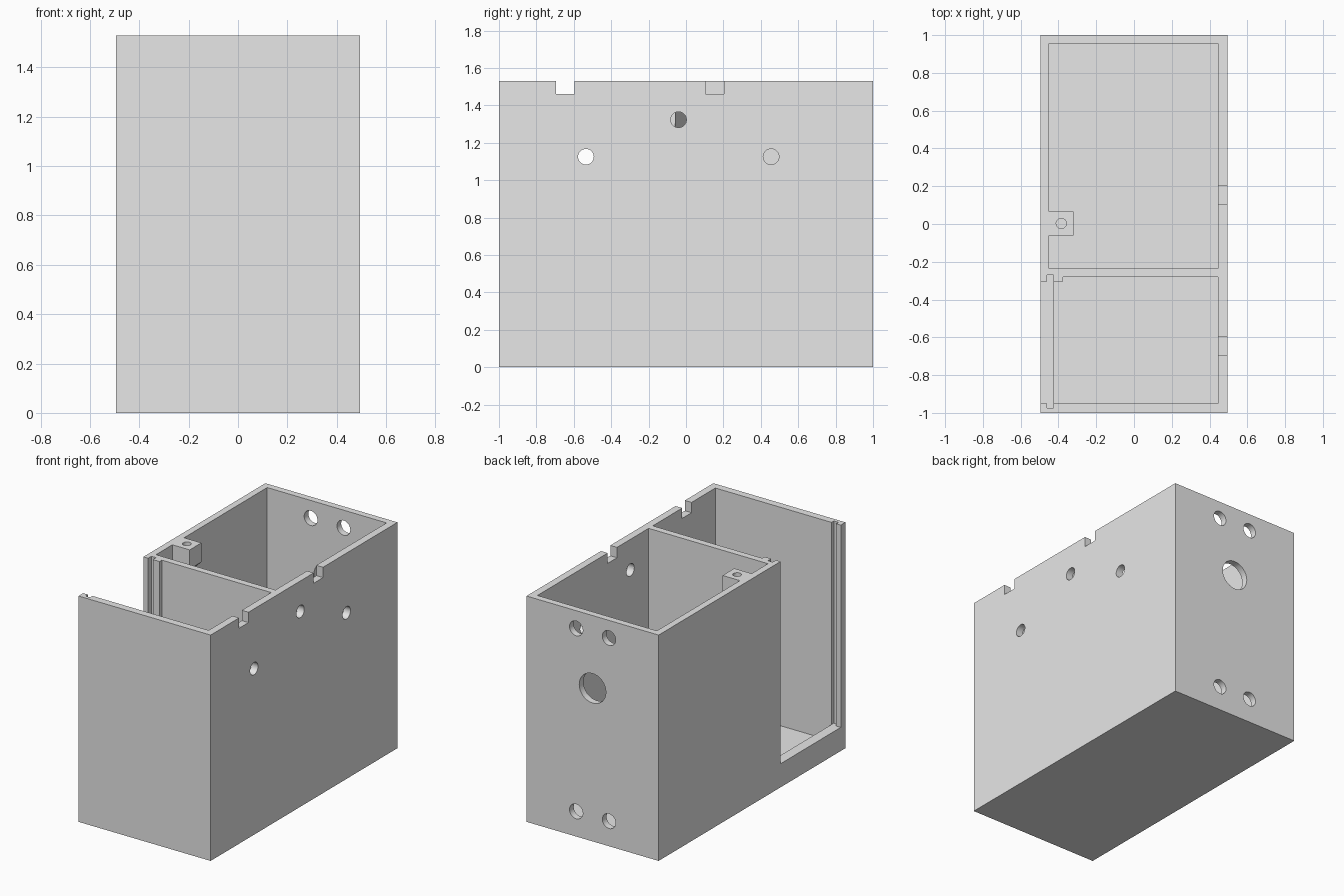
import bpy, bmesh, math

if "Cube" in bpy.data.objects:
    bpy.data.objects.remove(bpy.data.objects["Cube"], do_unlink=True)

W, TOP, FLOOR, SILL, OVER = 0.495, 1.53, 0.05, 0.16, 1.7

grey = bpy.data.materials.new("light_grey_plastic")
grey.use_nodes = True
grey.diffuse_color = (0.8, 0.8, 0.8, 1)
grey.node_tree.nodes["Principled BSDF"].inputs["Base Color"].default_value = (0.8, 0.8, 0.8, 1)


def prism(name, points, axis, lo, hi):
    """Extrude a 2D outline along an axis from lo to hi."""
    place = {"x": lambda a, b, c: (c, a, b),
             "y": lambda a, b, c: (a, c, b),
             "z": lambda a, b, c: (a, b, c)}[axis]
    bm = bmesh.new()
    low, high = [[bm.verts.new(place(a, b, c)) for a, b in points] for c in (lo, hi)]
    bm.faces.new(low)
    bm.faces.new(high)
    n = len(points)
    for i in range(n):
        j = (i + 1) % n
        bm.faces.new((low[i], low[j], high[j], high[i]))
    bmesh.ops.recalc_face_normals(bm, faces=bm.faces[:])
    mesh = bpy.data.meshes.new(name)
    bm.to_mesh(mesh)
    bm.free()
    mesh.materials.append(grey)
    obj = bpy.data.objects.new(name, mesh)
    bpy.context.collection.objects.link(obj)
    return obj


def rect(a0, a1, b0, b1):
    return [(a0, b0), (a1, b0), (a1, b1), (a0, b1)]


def circle(a, b, r, n=32):
    return [(a + r * math.cos(math.tau * i / n), b + r * math.sin(math.tau * i / n)) for i in range(n)]


def combine(target, tool, operation="DIFFERENCE"):
    """Apply a boolean and remove the tool object."""
    mod = target.modifiers.new("shape", "BOOLEAN")
    mod.operation, mod.solver, mod.object = operation, "EXACT", tool
    bpy.context.view_layer.update()
    graph = bpy.context.evaluated_depsgraph_get()
    mesh = bpy.data.meshes.new_from_object(target.evaluated_get(graph))
    target.modifiers.clear()
    target.data = mesh
    bpy.data.objects.remove(tool, do_unlink=True)


box = prism("enclosure", rect(-W, W, -1, 1), "z", 0, TOP)

# Rear compartment
combine(box, prism("rear_cavity", rect(-0.45, 0.445, -0.235, 0.955), "z", FLOOR, OVER))

# Front compartment, with a thicker rib beside the panel slot
combine(box, prism("front_cavity", [
    (-0.425, -0.95), (0.445, -0.95), (0.445, -0.28),
    (-0.375, -0.28), (-0.375, -0.305), (-0.425, -0.305)], "z", FLOOR, OVER))

# Side opening with grooves for a sliding panel
combine(box, prism("panel_opening", [
    (-0.6, -0.95), (-0.46, -0.95), (-0.46, -0.975), (-0.425, -0.975),
    (-0.425, -0.95), (-0.4, -0.95), (-0.4, -0.305), (-0.425, -0.305),
    (-0.425, -0.27), (-0.46, -0.27), (-0.46, -0.305), (-0.6, -0.305)], "z", SILL, OVER))

# Screw post with a sloped underside
post = prism("screw_post", [(-0.47, TOP), (-0.32, TOP), (-0.32, 1.4),
                            (-0.45, 1.27), (-0.47, 1.27)], "y", -0.06, 0.065)
combine(box, post, "UNION")
combine(box, prism("screw_hole", circle(-0.385, 0.003, 0.027), "z", 1.4, OVER))

# Cable notches in the left rim
for y in (-0.645, 0.153):
    combine(box, prism("notch", rect(y - 0.05, y + 0.05, 1.46, OVER), "x", 0.4, 0.6))

# Holes through the left wall
for y, z in ((-0.535, 1.125), (-0.04, 1.323), (0.455, 1.125)):
    combine(box, prism("side_hole", circle(y, z, 0.042), "x", 0.4, 0.6))

# Holes through the back wall: four fixings and a large centre hole
back_holes = [(x, z, 0.05) for x in (-0.123, 0.123) for z in (0.17, 1.41)]
for x, z, r in back_holes + [(0, 1.037, 0.1)]:
    combine(box, prism("back_hole", circle(x, z, r), "y", 0.9, 1.1))

bpy.ops.object.select_all(action="DESELECT")
box.select_set(True)
bpy.context.view_layer.objects.active = box
bpy.ops.object.shade_smooth_by_angle(angle=math.radians(30))
